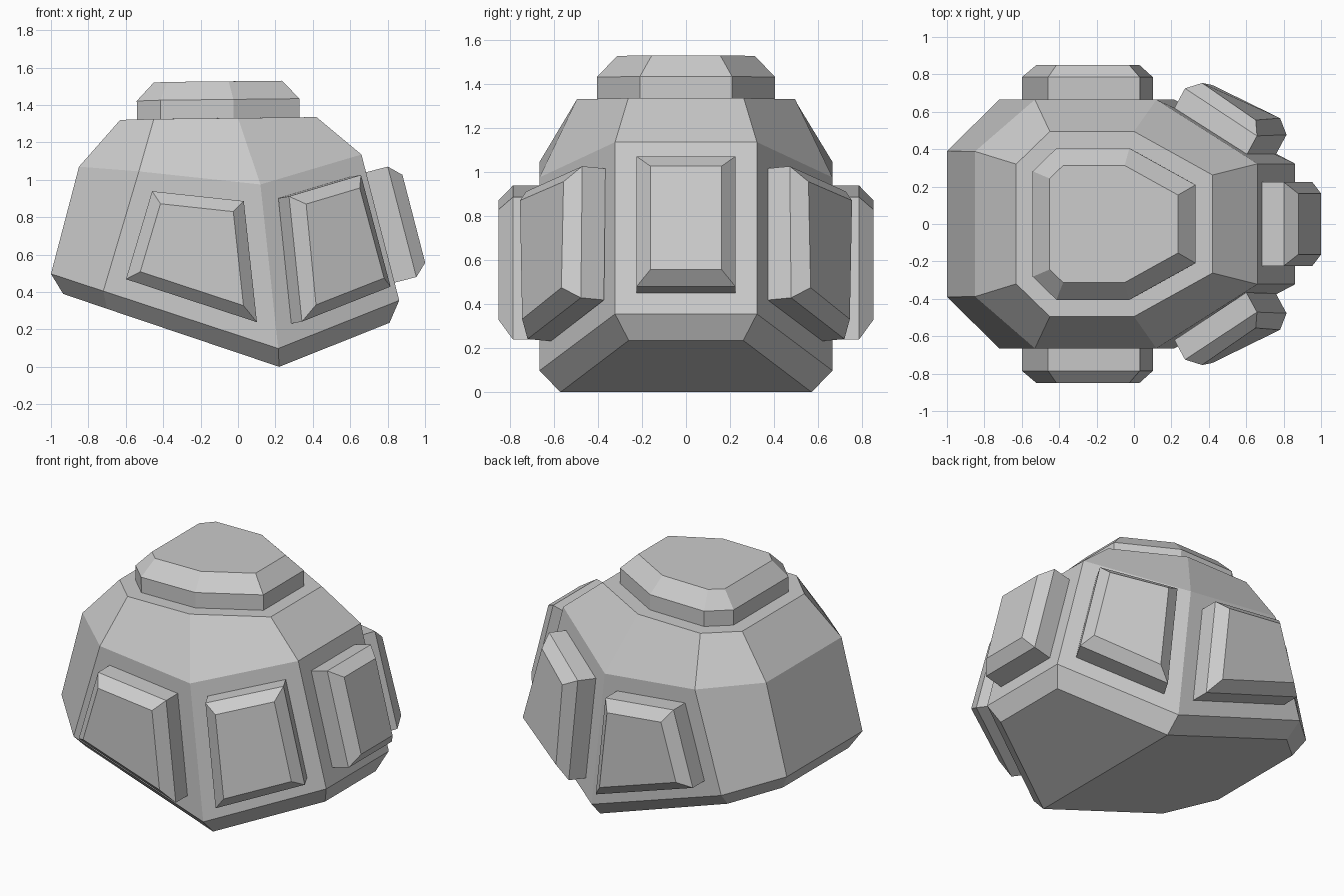
import bpy, bmesh
from mathutils import Vector

if "Cube" in bpy.data.objects:
    bpy.data.objects.remove(bpy.data.objects["Cube"])


def ring(half):
    """Eight-point loop, counter-clockwise from above, mirrored across y."""
    front = [Vector((x, -y, z)) for x, y, z in half]
    back = [Vector((x, y, z)) for x, y, z in reversed(half)]
    return front + back


def finish(bm, name):
    mesh = bpy.data.meshes.new(name)
    bmesh.ops.recalc_face_normals(bm, faces=bm.faces)
    bm.to_mesh(mesh)
    bm.free()
    obj = bpy.data.objects.new(name, mesh)
    bpy.context.collection.objects.link(obj)
    return obj


def raised_panel(name, corners, margin, height, bevel, bevel_height):
    """Bevelled plate standing on a body face, inset from its edges."""
    bm = bmesh.new()
    face = bm.faces.new([bm.verts.new(c) for c in corners])
    bm.normal_update()
    rim = bmesh.ops.inset_individual(bm, faces=[face], thickness=margin, use_even_offset=True)
    bmesh.ops.delete(bm, geom=rim["faces"], context='FACES')
    bm.normal_update()
    normal = face.normal.copy()
    # straight wall
    res = bmesh.ops.extrude_face_region(bm, geom=[face], use_keep_orig=True)
    verts = [g for g in res["geom"] if isinstance(g, bmesh.types.BMVert)]
    top = [g for g in res["geom"] if isinstance(g, bmesh.types.BMFace)][0]
    bmesh.ops.translate(bm, verts=verts, vec=normal * height)
    # sloping rim
    bm.normal_update()
    bmesh.ops.inset_individual(bm, faces=[top], thickness=bevel, use_even_offset=True)
    sign = 1 if top.normal.dot(normal) > 0 else -1
    bmesh.ops.translate(bm, verts=list(top.verts), vec=normal * bevel_height)
    return finish(bm, name)


# Body cross-sections, bottom to top: left, left corner, side, right
keel = ring([(-.935, .34, .39), (-.70, .57, .31), (.22, .57, 0), (.81, .26, .235)])
lower = ring([(-1, .39, .497), (-.72, .665, .405), (.215, .665, .098), (.862, .322, .355)])
upper = ring([(-.85, .388, 1.07), (-.53, .665, 1.045), (.12, .665, .975), (.66, .322, 1.135)])
crown = ring([(-.63, .32, 1.32), (-.45, .495, 1.325), (0, .495, 1.33), (.42, .262, 1.335)])

# Faceted body with a creased underside
bm = bmesh.new()
loops = [[bm.verts.new(c) for c in r] for r in (keel, lower, upper, crown)]
for a, b in zip(loops, loops[1:]):
    for i in range(8):
        j = (i + 1) % 8
        bm.faces.new((a[i], a[j], b[j], b[i]))
bm.faces.new(loops[-1])
k = loops[0]
bm.faces.new([k[i] for i in (0, 7, 6, 5, 2, 1)])
bm.faces.new([k[i] for i in (2, 5, 4, 3)])
finish(bm, "body")

# Five wall panels around the front, right and back
names = ["front_panel", "front_right_panel", "right_panel", "back_right_panel", "back_panel"]
for i, name in enumerate(names, 1):
    raised_panel(name, [lower[i], lower[i + 1], upper[i + 1], upper[i]], .098, .12, .062, .065)

# Top cap
raised_panel("top_cap", crown, .09, .1, .092, .097)
